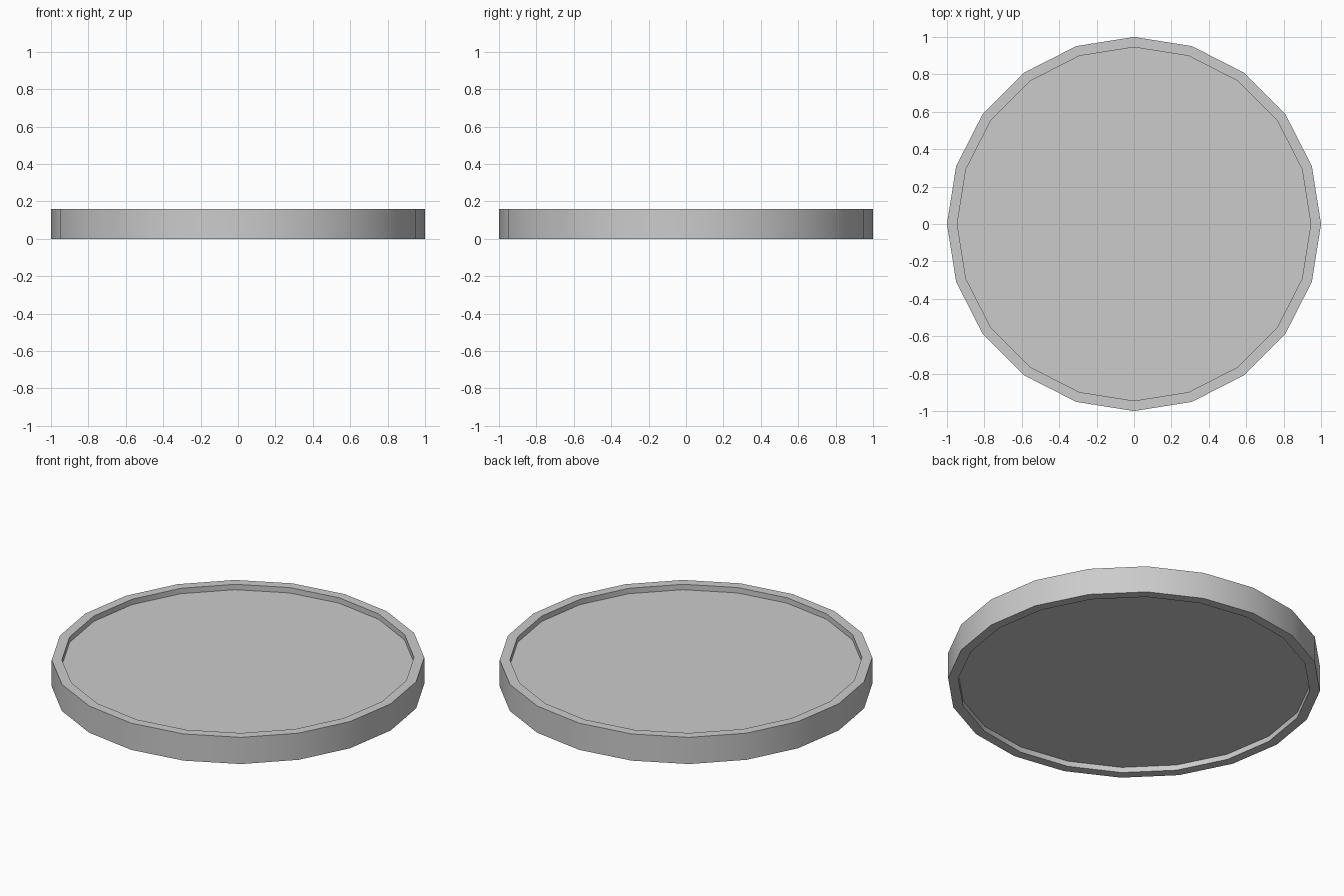
import bpy
import bmesh
from math import cos, sin, pi, radians

if "Cube" in bpy.data.objects:
    bpy.data.objects.remove(bpy.data.objects["Cube"])

SIDES = 20
HEIGHT = 0.158
INNER = 0.945
RECESS = 0.032


def lathe(name, profile, closed):
    """Spin an (r, z) profile around z; an open profile gets n-gon caps."""
    bm = bmesh.new()
    rings = [[bm.verts.new((r * cos(2 * pi * i / SIDES), r * sin(2 * pi * i / SIDES), z))
              for i in range(SIDES)] for r, z in profile]
    pairs = list(zip(rings, rings[1:]))
    if closed:
        pairs.append((rings[-1], rings[0]))
    for a, b in pairs:
        for i in range(SIDES):
            j = (i + 1) % SIDES
            bm.faces.new((a[i], a[j], b[j], b[i]))
    if not closed:
        bm.faces.new(rings[0])
        bm.faces.new(rings[-1])
    bmesh.ops.recalc_face_normals(bm, faces=bm.faces[:])
    mesh = bpy.data.meshes.new(name)
    bm.to_mesh(mesh)
    bm.free()
    obj = bpy.data.objects.new(name, mesh)
    bpy.context.collection.objects.link(obj)
    bpy.ops.object.select_all(action='DESELECT')
    obj.select_set(True)
    bpy.context.view_layer.objects.active = obj
    bpy.ops.object.shade_smooth_by_angle(angle=radians(30))
    return obj


# Outer rim: rectangular section ring
lathe("rim", [(1, 0), (1, HEIGHT), (INNER, HEIGHT), (INNER, 0)], True)

# Disc set into the rim, recessed on both faces
lathe("recessed_disc", [(INNER, RECESS), (INNER, HEIGHT - RECESS)], False)
